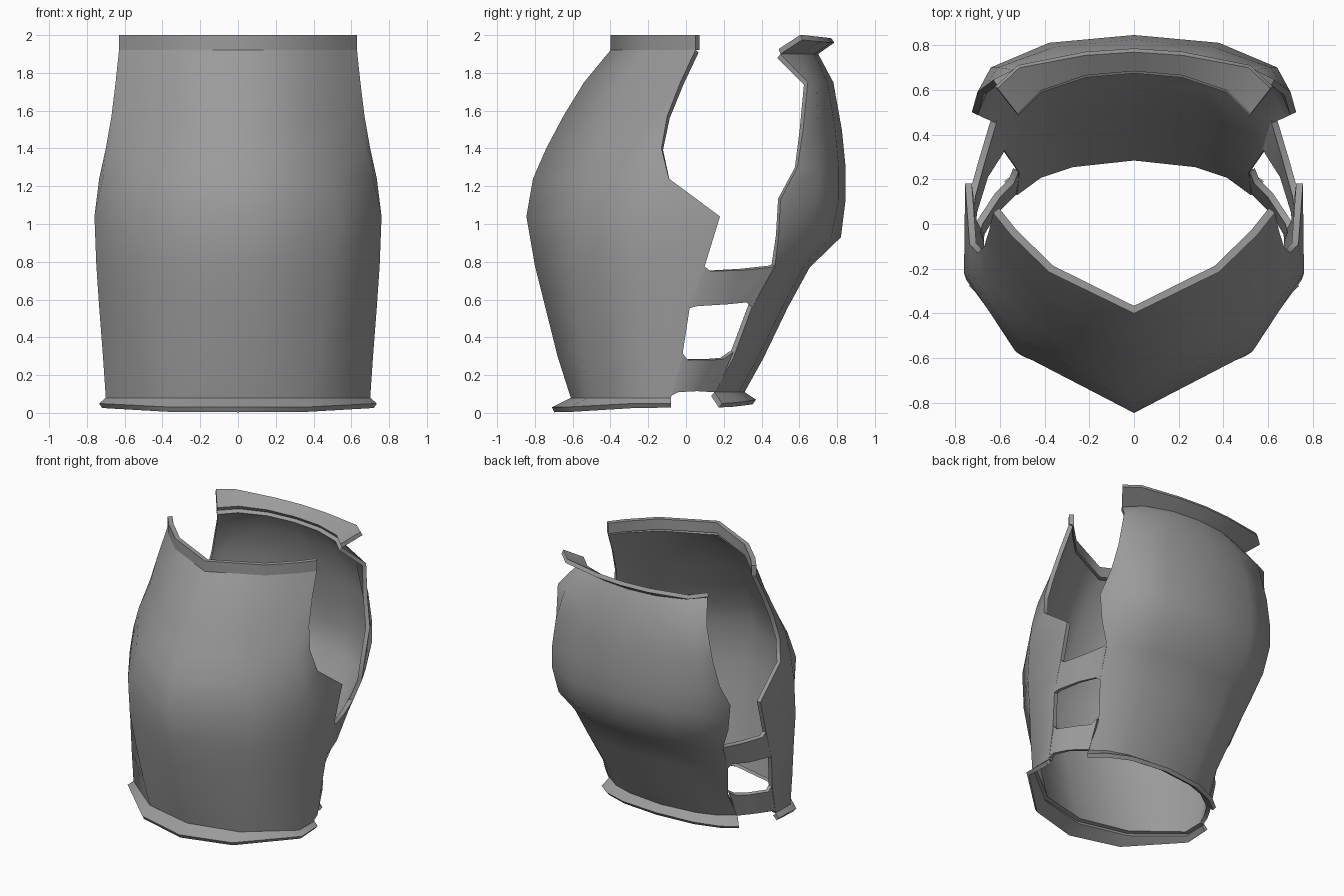
import bpy, math

steel = bpy.data.materials.new("steel_grey")
steel.diffuse_color = (0.33, 0.33, 0.33, 1)


def sheet(name, rows, flip=False, mirror=True, thickness=0.03):
    """Half sheet from rows of points, mirrored in x and thickened inward."""
    n = len(rows[0])
    verts = [p for row in rows for p in row]
    faces = []
    for r in range(len(rows) - 1):
        for c in range(n - 1):
            a = r * n + c
            f = (a, a + 1, a + n + 1, a + n)
            faces.append(f[::-1] if flip else f)
    mesh = bpy.data.meshes.new(name)
    mesh.from_pydata(verts, [], faces)
    mesh.materials.append(steel)
    ob = bpy.data.objects.new(name, mesh)
    bpy.context.collection.objects.link(ob)
    m = ob.modifiers.new("mirror", 'MIRROR')
    m.use_clip = mirror
    s = ob.modifiers.new("thickness", 'SOLIDIFY')
    s.thickness = thickness
    s.offset = -1
    bpy.ops.object.select_all(action='DESELECT')
    ob.select_set(True)
    bpy.context.view_layer.objects.active = ob
    bpy.ops.object.convert(target='MESH')
    bpy.ops.object.shade_smooth_by_angle(angle=math.radians(60))
    return ob


def level(z, keel, *cols):
    return [(0, keel, z)] + [(x, y, z) for x, y in cols]


# Breastplate: keel, front crease, side, arm opening edge
front = [
    level(.08, -.61, (.38, -.52), (.70, -.26), (.70, -.08)),
    level(.30, -.68, (.42, -.55), (.715, -.26), (.715, -.02)),
    level(.56, -.745, (.465, -.575), (.735, -.25), (.735, .02)),
    level(.78, -.80, (.50, -.59), (.75, -.25), (.745, .10)),
    level(1.04, -.845, (.53, -.57), (.76, -.22), (.755, .18)),
    level(1.24, -.81, (.50, -.51), (.715, -.24), (.735, -.09)),
    level(1.40, -.74, (.44, -.46), (.67, -.24), (.70, -.13)),
    level(1.57, -.65, (.38, -.41), (.61, -.20), (.67, -.10)),
    level(1.75, -.54, (.375, -.33), (.57, -.13), (.648, -.03)),
    level(1.92, -.40, (.38, -.215), (.55, -.05), (.63, .05)),
]
sheet("breastplate", front)

# Upright neck collar
sheet("front_collar", [front[-1], [(x, y, 2.0) for x, y, z in front[-1]]], thickness=.034)

# Flared lower rim of the breastplate
rim = [(0, -.71, .03), (.38, -.61, .032), (.735, -.28, .05), (.73, -.08, .05)]
sheet("front_waist_rim", [rim, front[0]])

# Backplate: spine, shoulder blade, side, arm opening edge
back = [
    level(.11, .31, (.28, .28), (.43, .23), (.54, .15)),
    level(.29, .41, (.29, .38), (.45, .31), (.53, .25)),
    level(.56, .54, (.32, .51), (.52, .44), (.60, .35)),
    level(.77, .655, (.35, .62), (.56, .54), (.64, .47)),
    level(.93, .82, (.38, .77), (.62, .65), (.70, .49)),
    level(1.13, .845, (.38, .81), (.64, .70), (.725, .50)),
    level(1.30, .845, (.38, .81), (.64, .70), (.70, .59)),
    level(1.50, .825, (.36, .79), (.61, .70), (.66, .62)),
    level(1.75, .78, (.30, .75), (.54, .69), (.63, .645)),
    level(1.90, .70, (.22, .68), (.42, .61), (.53, .50)),
]
sheet("backplate", back, flip=True)

# Flared neck rim and waist rim of the backplate
neck = [(0, .785, 1.96), (.22, .77, 1.96), (.52, .71, 1.965), (.62, .615, 1.975)]
sheet("back_neck_rim", [back[-1], neck], flip=True)
waist = [(0, .37, .07), (.30, .34, .065), (.48, .27, .055), (.58, .19, .05)]
sheet("back_waist_rim", [waist, back[0]], flip=True)

# Side straps joining the two plates, on both sides
upper = [
    [(.735, .02, .555), (.73, .06, .565), (.68, .22, .575), (.615, .32, .585), (.60, .35, .56)],
    [(.745, .08, .79), (.738, .13, .75), (.69, .30, .755), (.645, .45, .77), (.64, .47, .78)],
]
sheet("upper_side_strap", upper, mirror=False)
lower = [
    [(.70, -.08, .09), (.698, -.04, .11), (.64, .06, .115), (.56, .14, .11), (.54, .16, .11)],
    [(.715, -.03, .33), (.705, .01, .28), (.62, .14, .28), (.56, .20, .285), (.54, .25, .32)],
]
sheet("lower_side_strap", lower, mirror=False)
